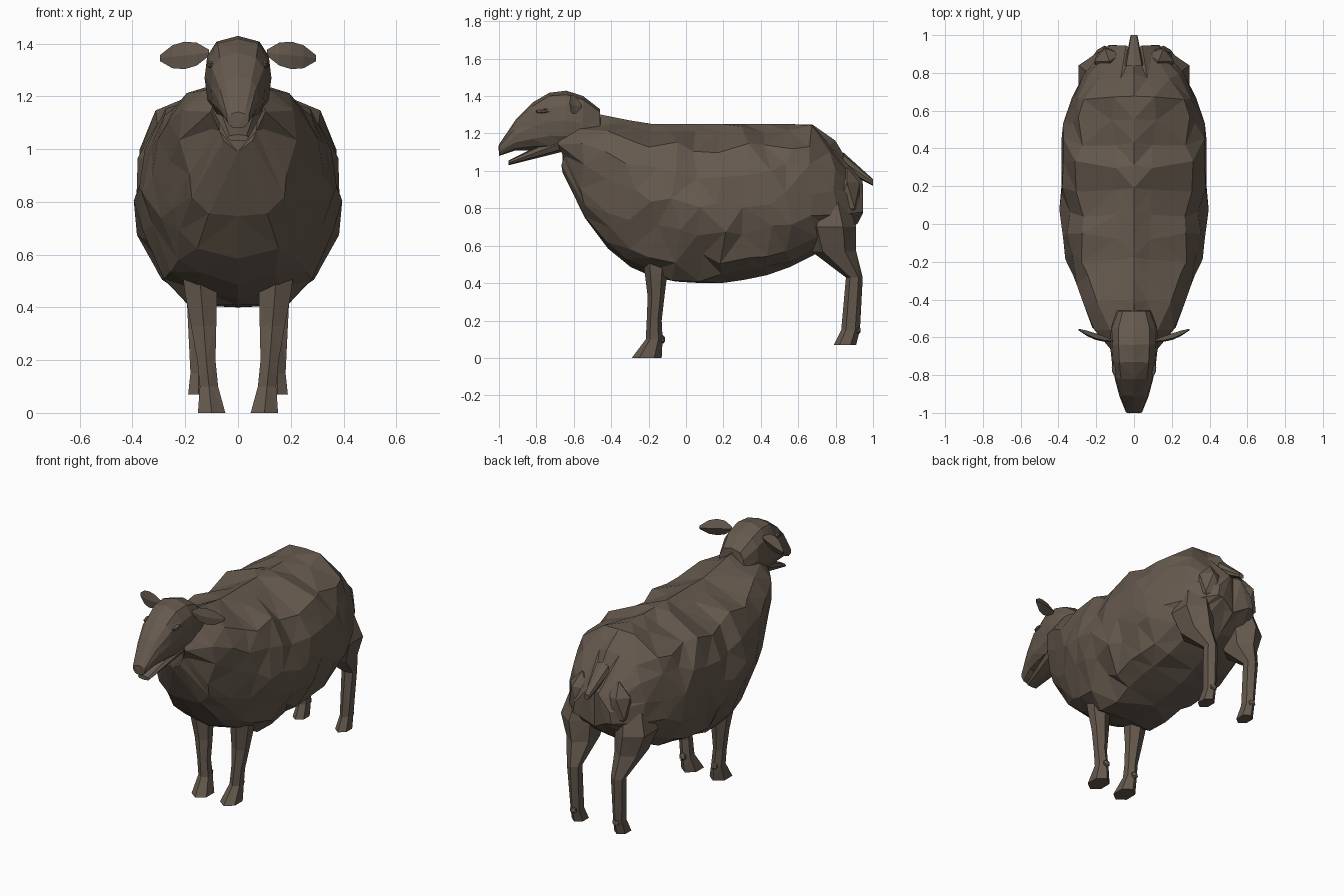
import bpy, bmesh, math, random
from mathutils import Matrix

random.seed(7)
cube = bpy.data.objects.get("Cube")
if cube:
    bpy.data.objects.remove(cube, do_unlink=True)

# One earthy brown for the whole animal
earth_tone = (0.13, 0.1, 0.075, 1)
brown = bpy.data.materials.new("wool brown")
brown.use_nodes = True
brown.diffuse_color = earth_tone
shader = brown.node_tree.nodes["Principled BSDF"]
shader.inputs["Base Color"].default_value = earth_tone
shader.inputs["Roughness"].default_value = 0.9


def finish(bm, name):
    """Turn a bmesh into a flat shaded object, mirrored left to right."""
    inner = [f for f in bm.faces if all(abs(v.co.x) < 0.0001 for v in f.verts)]
    bmesh.ops.delete(bm, geom=inner, context='FACES')
    bmesh.ops.recalc_face_normals(bm, faces=bm.faces)
    mesh = bpy.data.meshes.new(name)
    bm.to_mesh(mesh)
    bm.free()
    mesh.materials.append(brown)
    part = bpy.data.objects.new(name, mesh)
    bpy.context.collection.objects.link(part)
    mirror = part.modifiers.new("mirror", 'MIRROR')
    mirror.use_clip = True


def skin(name, rings, closed):
    """Bridge rings of points with triangles and cap both ends."""
    bm = bmesh.new()
    rows = [[bm.verts.new(point) for point in ring] for ring in rings]
    count = len(rows[0])
    for near, far in zip(rows, rows[1:]):
        for i in range(count if closed else count - 1):
            j = (i + 1) % count
            bm.faces.new((near[i], near[j], far[j], far[i]))
    bm.faces.new(rows[0])
    bm.faces.new(rows[-1])
    bmesh.ops.recalc_face_normals(bm, faces=bm.faces)
    bmesh.ops.triangulate(bm, faces=bm.faces, quad_method='BEAUTY')
    finish(bm, name)


def half_loft(name, start, end, steps, segments, section, fullness, jitter=0):
    """Loft half cross-sections along y; section(y) gives top, bottom and half width."""
    rings = []
    for step in range(steps + 1):
        y = start + (end - start) * step / steps
        top, bottom, width = section(y)
        ring = []
        for k in range(segments + 1):
            angle = math.pi * k / segments
            z = (top + bottom) / 2 + (top - bottom) / 2 * math.cos(angle)
            if k in (0, segments):
                ring.append((0, y, z))
                continue
            x = width * math.sin(angle) ** fullness(angle, y)
            ring.append((max(0, x + random.uniform(-jitter, jitter / 2)),
                         y + random.uniform(-jitter, jitter),
                         z + random.uniform(-jitter, jitter)))
        rings.append(ring)
    skin(name, rings, closed=False)


def limb(name, levels, sides=6):
    """Leg from levels: height, centre y, centre x, half depth, half width."""
    rings = []
    for z, y, x, depth, width in levels:
        angles = [math.tau * i / sides for i in range(sides)]
        rings.append([(x + width * math.sin(a), y + depth * math.cos(a), z)
                      for a in angles])
    skin(name, rings, closed=True)


def lump(name, centre, size):
    """Faceted tuft or bump."""
    bm = bmesh.new()
    bmesh.ops.create_icosphere(bm, subdivisions=1, radius=1)
    tilt = Matrix.Rotation(random.uniform(-0.3, 0.3), 4, 'X')
    bm.transform(Matrix.Translation(centre) @ tilt @ Matrix.Diagonal((*size, 1)))
    finish(bm, name)


# Fleece: deep barrel, chest sweeping up to the neck, rump rounding down
def fleece_section(y):
    offset = y - 0.2
    top = 1.25 + 0.2 * max(0, -0.2 - y) - 4 * max(0, y - 0.65) ** 2
    if offset < 0:
        bottom = 0.4 + abs(offset) ** 3.5
        width = 0.39 * math.sqrt(1 - (offset / 0.9) ** 2)
    else:
        bottom = 0.41 + 0.6 * offset ** 2
        width = 0.39 * math.sqrt(1 - (offset / 0.75) ** 3)
    return top, bottom, width


def fleece_fullness(angle, y):
    """Sloping back and shoulders over rounder flanks; the neck is pinched."""
    if angle > math.pi / 2:
        return 0.7
    return 0.75 + 2.5 * max(0, math.cos(angle) - 0.7) + max(0, -y - 0.15)


half_loft("fleece", -0.66, 0.92, 13, 8, fleece_section, fleece_fullness, jitter=0.03)


# Head: arched profile narrowing to the muzzle
def head_section(y):
    taper = max(0, -0.6 - y) / 0.4
    return (1.43 - 2.5 * (y + 0.66) ** 2,
            min(1.11, 1.08 + 0.4 * (y + 1)),
            0.045 + 0.085 * (1 - taper ** 2) - 0.4 * max(0, y + 0.56))


# Lower jaw, slightly open
def jaw_section(y):
    back = y + 0.95
    return 1.055 + 0.5 * back, 1.03 + 0.25 * back, 0.04 + 0.2 * back


# Short drooping tail
def tail_section(y):
    back = y - 0.84
    return 1.1 - 0.9 * back, 1 - back / 2, 0.05 - back / 5


def boxy(angle, y):
    return 0.6


half_loft("head", -1, -0.46, 6, 6, head_section, boxy, jitter=0.004)
half_loft("jaw", -0.95, -0.65, 3, 4, jaw_section, boxy)
half_loft("tail", 0.84, 1, 3, 4, tail_section, boxy)

# Brow ridges
lump("brow", (0.1, -0.76, 1.32), (0.02, 0.05, 0.015))

# Ears: leaf shapes swept back toward the tip
ear_rings = []
for step in range(5):
    t = step / 4
    x, y, z = 0.11 + 0.185 * t, -0.62 + 0.06 * t * t, 1.365 - 0.02 * t
    high = 0.012 + 0.04 * math.sin(math.pi * t) ** 0.7
    thick = high / 2
    ear_rings.append([(x, y, z + high), (x, y + thick, z),
                      (x, y, z - high), (x, y - thick / 3, z)])
skin("ear", ear_rings, closed=True)

# Front legs ending in forward hooves
limb("front_leg", [
    (0.6, -0.16, 0.15, 0.08, 0.08),
    (0.45, -0.16, 0.14, 0.06, 0.07),
    (0.33, -0.16, 0.13, 0.045, 0.055),
    (0.2, -0.17, 0.12, 0.04, 0.04),
    (0.1, -0.17, 0.11, 0.045, 0.04),
    (0, -0.21, 0.1, 0.08, 0.06),
])

# Hind legs: woolly thigh, hock, shank and hoof
limb("hind_leg", [
    (0.95, 0.74, 0.15, 0.09, 0.08),
    (0.7, 0.77, 0.19, 0.14, 0.12),
    (0.57, 0.79, 0.17, 0.12, 0.09),
    (0.43, 0.9, 0.155, 0.045, 0.045),
    (0.15, 0.88, 0.15, 0.05, 0.035),
    (0.07, 0.85, 0.15, 0.06, 0.045),
])

# Dewclaws behind the feet
for name, x, y, z in (("front_dewclaw", 0.11, -0.125, 0.1),
                      ("hind_dewclaw", 0.15, 0.92, 0.15)):
    lump(name, (x, y, z), (0.025, 0.015, 0.025))

# Loose wool over the rump
lump("rump_tuft", (0.13, 0.86, 0.87), (0.09, 0.08, 0.15))
